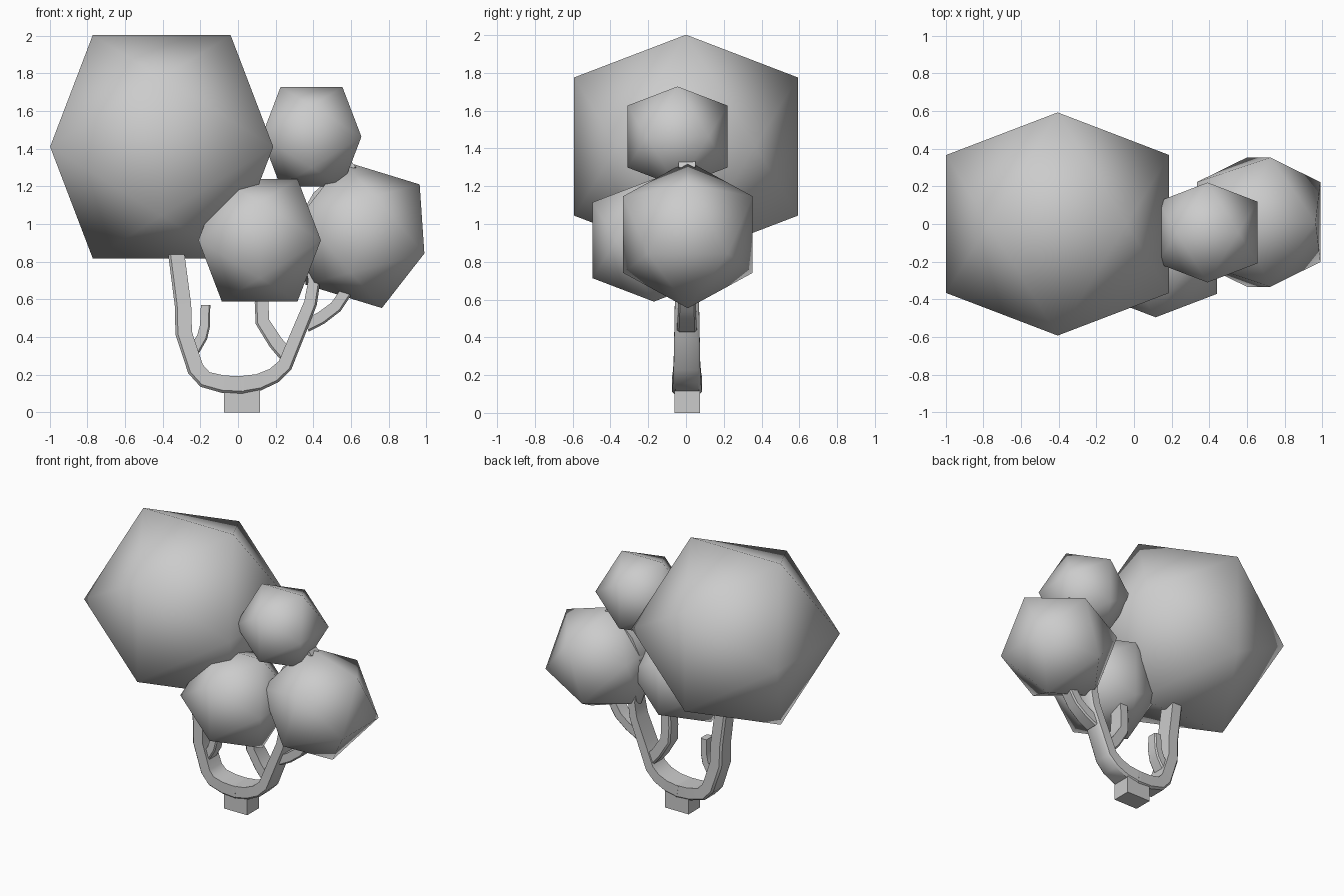
import bpy, bmesh, math
from mathutils import Vector, Matrix

cube = bpy.data.objects.get("Cube")
if cube:
    bpy.data.objects.remove(cube)

GREY = (0.6, 0.6, 0.6, 1)
mat = bpy.data.materials.new("plain_grey")
mat.use_nodes = True
mat.diffuse_color = GREY
mat.node_tree.nodes["Principled BSDF"].inputs["Base Color"].default_value = GREY


def finish(name, bm):
    bmesh.ops.recalc_face_normals(bm, faces=bm.faces)
    mesh = bpy.data.meshes.new(name)
    bm.to_mesh(mesh)
    bm.free()
    mesh.materials.append(mat)
    obj = bpy.data.objects.new(name, mesh)
    bpy.context.collection.objects.link(obj)
    return obj


def foliage(name, centre, reach, tilt=0):
    """Icosahedron with edges parallel to the axes, tilted about y."""
    bm = bmesh.new()
    short = reach * 2 / (1 + math.sqrt(5))
    for i in (-1, 1):
        for j in (-1, 1):
            p, q = i * short, j * reach
            for co in ((p, 0, q), (q, p, 0), (0, q, p)):
                bm.verts.new(co)
    bmesh.ops.convex_hull(bm, input=bm.verts)
    turn = Matrix.Translation(centre) @ Matrix.Rotation(math.radians(tilt), 4, 'Y')
    bm.transform(turn)
    obj = finish(name, bm)
    obj.data.shade_smooth()


def branch(name, path, thick, depth, y=0.005):
    """Sweep a chamfered bar along (x, z) points, tapering start to end."""
    bm = bmesh.new()
    pts = [Vector(p) for p in path]
    last = len(pts) - 1
    rings = []
    for i, p in enumerate(pts):
        a = (p - pts[i - 1]).normalized() if i else Vector((0, 0))
        b = (pts[i + 1] - p).normalized() if i < last else Vector((0, 0))
        t = (a + b).normalized()
        n = Vector((-t.y, t.x))
        f = i / last
        w = thick[0] + (thick[1] - thick[0]) * f
        d = depth[0] + (depth[1] - depth[0]) * f
        section = [(w, -d), (w, d), (-w * 0.7, d), (-w, d * 0.8),
                   (-w, -d * 0.8), (-w * 0.7, -d)]
        rings.append([bm.verts.new((p.x + n.x * s, y + e, p.y + n.y * s))
                      for s, e in section])
    for r, s in zip(rings, rings[1:]):
        for k in range(len(r)):
            m = (k + 1) % len(r)
            bm.faces.new((r[k], r[m], s[m], s[k]))
    bm.faces.new(rings[0])
    bm.faces.new(rings[-1])
    obj = finish(name, bm)
    bpy.ops.object.select_all(action='DESELECT')
    obj.select_set(True)
    bpy.context.view_layer.objects.active = obj
    bpy.ops.object.shade_smooth_by_angle(angle=math.radians(40))


# Leaf masses
foliage("large_foliage", (-0.405, 0, 1.41), 0.592)
foliage("top_foliage", (0.39, -0.045, 1.463), 0.265)
foliage("front_foliage", (0.115, -0.17, 0.914), 0.325)
foliage("side_foliage", (0.661, 0.01, 0.944), 0.343, 17)

# Trunk foot
bm = bmesh.new()
bmesh.ops.create_cube(bm, size=1)
bm.transform(Matrix.Translation((0.022, 0.007, 0.065)) @ Matrix.Diagonal((0.19, 0.135, 0.13, 1)))
finish("trunk_foot", bm)

# Main forked limbs
branch("left_fork", [(0.03, 0.145), (-0.08, 0.15), (-0.175, 0.175), (-0.225, 0.23),
                     (-0.288, 0.42), (-0.292, 0.57), (-0.328, 0.845)][::-1],
       (0.043, 0.047), (0.06, 0.08))
branch("right_fork", [(0.01, 0.145), (0.11, 0.16), (0.19, 0.195), (0.25, 0.25),
                      (0.315, 0.41), (0.385, 0.58), (0.405, 0.7), (0.37, 0.88),
                      (0.36, 1.04), (0.42, 1.15), (0.53, 1.25), (0.615, 1.315)],
       (0.047, 0.02), (0.08, 0.045))

# Twigs
branch("left_twig", [(-0.25, 0.3), (-0.19, 0.4), (-0.175, 0.46), (-0.172, 0.57)],
       (0.03, 0.025), (0.05, 0.04))
branch("inner_twig", [(0.27, 0.29), (0.2, 0.37), (0.13, 0.48), (0.125, 0.58), (0.13, 0.69)][::-1],
       (0.035, 0.04), (0.05, 0.06))
branch("right_twig", [(0.36, 0.46), (0.44, 0.5), (0.52, 0.56), (0.6, 0.68)],
       (0.035, 0.032), (0.052, 0.045))
